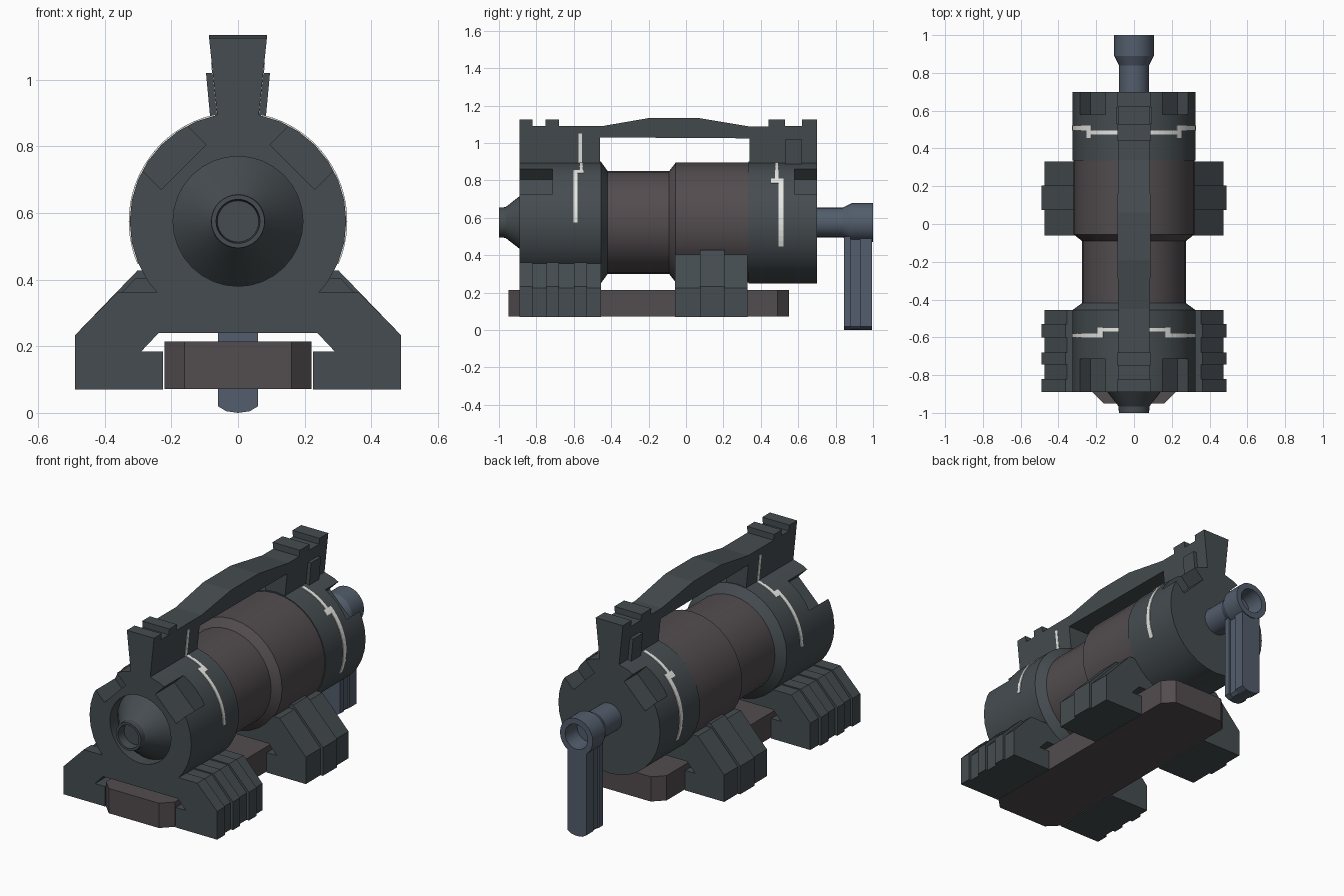
import bpy, bmesh
from math import sin, cos, pi, radians
from mathutils import Matrix, Vector

if "Cube" in bpy.data.objects:
    bpy.data.objects.remove(bpy.data.objects["Cube"])

ZC, R = 0.575, 0.325   # axis height and radius of the main body


def material(name, rgb):
    m = bpy.data.materials.new(name)
    m.diffuse_color = (*rgb, 1)
    m.use_nodes = True
    m.node_tree.nodes["Principled BSDF"].inputs["Base Color"].default_value = m.diffuse_color
    return m


DARK = material("dark_grey", (0.06, 0.073, 0.08))
BROWN = material("brown_grey", (0.085, 0.072, 0.076))
BLUE = material("blue_grey", (0.085, 0.11, 0.15))
LIGHT = material("light", (0.8, 0.8, 0.77))


def finish(name, bm, mat):
    bmesh.ops.recalc_face_normals(bm, faces=bm.faces[:])
    me = bpy.data.meshes.new(name)
    bm.to_mesh(me)
    bm.free()
    ob = bpy.data.objects.new(name, me)
    bpy.context.collection.objects.link(ob)
    me.materials.append(mat)
    return ob


def loft(name, rings, mat):
    """Skin a list of equal closed rings and cap both ends."""
    bm = bmesh.new()
    rs = [[bm.verts.new(p) for p in ring] for ring in rings]
    n = len(rs[0])
    for a, b in zip(rs, rs[1:]):
        for i in range(n):
            j = (i + 1) % n
            bm.faces.new((a[i], a[j], b[j], b[i]))
    bm.faces.new(rs[0])
    bm.faces.new(rs[-1])
    return finish(name, bm, mat)


def lathe(name, profile, mat, n=32):
    """Turn (y, radius) points around the main axis."""
    return loft(name, [[(r * sin(2 * pi * i / n), y, ZC + r * cos(2 * pi * i / n))
                        for i in range(n)] for y, r in profile], mat)


def prism(name, half, y0, y1, mat):
    """Extrude a mirrored (x, z) half profile along y."""
    pts = half + [(-x, z) for x, z in reversed(half) if x > 0]
    return loft(name, [[(x, y, z) for x, z in pts] for y in (y0, y1)], mat)


def smooth(ob):
    bpy.ops.object.select_all(action='DESELECT')
    ob.select_set(True)
    bpy.context.view_layer.objects.active = ob
    bpy.ops.object.shade_smooth_by_angle(angle=radians(25))


def cut_notches(ob, y0, y1):
    """Cut two flat-floored notches at 45 degrees into the upper body."""
    for side in (1, -1):
        bm = bmesh.new()
        bmesh.ops.create_cube(bm, size=1)
        bmesh.ops.scale(bm, vec=Vector((0.19, y1 - y0, 0.3)), verts=bm.verts)
        bmesh.ops.translate(bm, vec=Vector((0, (y0 + y1) / 2, 0.38)), verts=bm.verts)
        turn = Matrix.Translation((0, 0, ZC)) @ Matrix.Rotation(side * radians(45), 4, 'Y')
        bmesh.ops.transform(bm, matrix=turn, verts=bm.verts)
        cutter = finish("notch_cutter", bm, DARK)
        cutter.hide_render = True
        mod = ob.modifiers.new("notch", 'BOOLEAN')
        mod.operation, mod.solver, mod.object = 'DIFFERENCE', 'EXACT', cutter
        bpy.context.view_layer.objects.active = ob
        bpy.ops.object.modifier_apply(modifier=mod.name)
        bpy.data.objects.remove(cutter)


# Turned body parts: nose and front housing, barrel, rear housing
front = lathe("front_housing", [(-0.95, 0.062), (-1, 0.066), (-1, 0.08), (-0.965, 0.082),
                                (-0.82, 0.195), (-0.89, 0.195), (-0.89, R), (-0.455, R),
                                (-0.415, 0.27)], DARK)
cut_notches(front, -0.95, -0.715)
rear = lathe("rear_housing", [(0.335, R), (0.70, R)], DARK)
cut_notches(rear, 0.58, 0.8)
barrel = lathe("barrel", [(-0.43, 0.275), (-0.09, 0.275), (-0.055, 0.32), (0.35, 0.32)], BROWN)

# Crank: hollow flared hub and grooved arm
hub = lathe("crank_hub", [(0.68, 0.08), (0.84, 0.08), (0.89, 0.105), (1.0, 0.105),
                          (1.0, 0.072), (0.9, 0.065)], BLUE, 24)
for ob in (front, rear, barrel, hub):
    smooth(ob)
for i, (y0, y1, w) in enumerate([(0.845, 0.88, 0.06), (0.88, 0.93, 0.05), (0.93, 0.995, 0.06)]):
    prism(f"crank_arm_{i}", [(0, 0.5), (w, 0.5), (w, 0.02), (0.035, 0.005), (0, 0)], y0, y1, BLUE)

# Base plate with chamfered corners
outline = [(-0.16, -0.95), (0.16, -0.95), (0.22, -0.89), (0.22, 0.49),
           (0.16, 0.55), (-0.16, 0.55), (-0.22, 0.49), (-0.22, -0.89)]
loft("base_plate", [[(x, y, z) for x, y in outline] for z in (0.072, 0.215)], BROWN)


# Feet: saddle under the body plus raised ribs
def foot(name, y0, y1, top, grow=0.0):
    x = 0.475 + grow
    prism(name, [(0, 0.24), (0.238, 0.24), (0.29, 0.185), (0.225, 0.185), (0.225, 0.07),
                 (x, 0.07), (x, 0.225 + grow / 2), (x - (top - 0.225) * 0.93, top), (0, top)],
          y0, y1, DARK)


foot("front_foot", -0.885, -0.455, 0.355)
for i, (y0, y1) in enumerate([(-0.89, -0.82), (-0.745, -0.68), (-0.6, -0.53)]):
    foot(f"front_foot_rib_{i}", y0, y1, 0.362, 0.015)
foot("rear_foot", -0.06, 0.33, 0.405)
foot("rear_foot_rib", 0.075, 0.205, 0.428, 0.015)


# Carry handle: side profile with posts and teeth, widening upwards
def width(z):
    return 0.06 + (z - 0.87) * 0.105


side = [(-0.89, 0.86), (-0.89, 1.125), (-0.82, 1.125), (-0.82, 1.09), (-0.75, 1.09),
        (-0.75, 1.125), (-0.68, 1.125), (-0.68, 1.09), (-0.45, 1.09), (-0.19, 1.135),
        (0.06, 1.135), (0.34, 1.088), (0.44, 1.088), (0.44, 1.125), (0.53, 1.125),
        (0.53, 1.09), (0.62, 1.09), (0.62, 1.125), (0.70, 1.125), (0.70, 0.86),
        (0.34, 0.86), (0.34, 1.025), (-0.46, 1.03), (-0.46, 0.86)]
loft("handle", [[(s * width(z), y, z) for y, z in side] for s in (-1, 1)], DARK)
prism("handle_side_block", [(0, 0.87), (0.082, 0.87), (0.096, 1.02), (0, 1.02)], 0.53, 0.62, DARK)


# Light strips wrapped on the housings; angles measured up from the side
def strip(name, y0, y1, a0, a1):
    n = max(2, int((a1 - a0) / 5))
    for s, tag in ((1, "right"), (-1, "left")):
        rings = []
        for i in range(n + 1):
            a = radians(a0 + (a1 - a0) * i / n)
            rings.append([(s * r * cos(a), y, ZC + r * sin(a))
                          for r, y in ((0.31, y0), (0.328, y0), (0.328, y1), (0.31, y1))])
        loft(f"{name}_{tag}", rings, LIGHT)


strip("front_light_low", -0.602, -0.58, 0, 58)
strip("front_light_step", -0.602, -0.548, 54, 60)
strip("front_light_high", -0.57, -0.55, 58, 78)
strip("rear_light_low", 0.495, 0.522, -23, 40)
strip("rear_light_step", 0.455, 0.522, 40, 46)
strip("rear_light_high", 0.475, 0.495, 44, 77)

# Light slot running up both sides of the front post
prism("post_light", [(0, 0.88), (width(0.88) + 0.002, 0.88), (width(1.05) + 0.002, 1.05),
                     (0, 1.05)], -0.575, -0.557, LIGHT)
